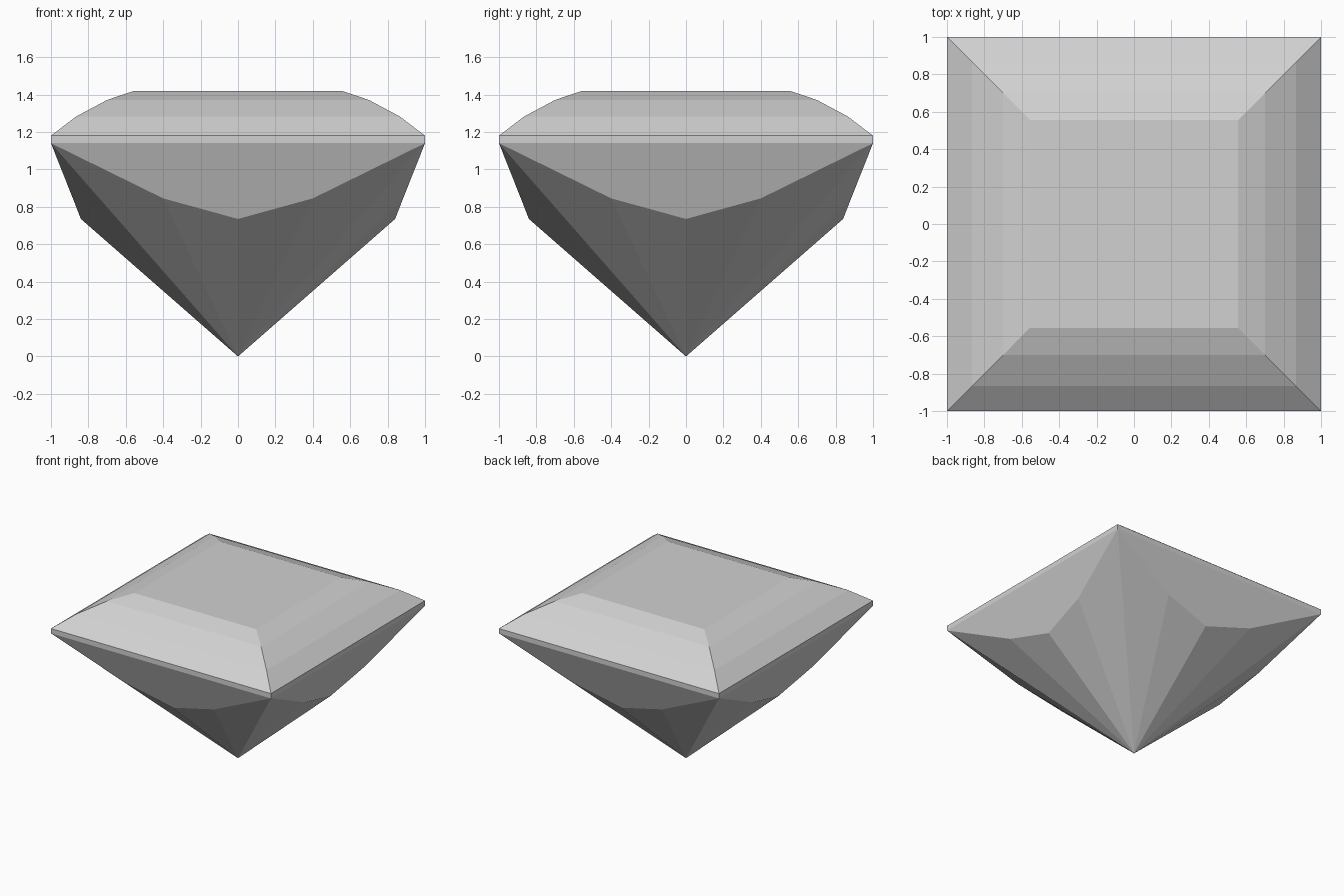
import bpy
import bmesh
from math import pi
from mathutils import Matrix, Vector

cube = bpy.data.objects.get("Cube")
if cube:
    bpy.data.objects.remove(cube, do_unlink=True)

# Single pale grey stone colour
GREY = (0.64, 0.64, 0.64, 1.0)
stone = bpy.data.materials.new("pale_grey_stone")
stone.use_nodes = True
stone.diffuse_color = GREY
stone.node_tree.nodes["Principled BSDF"].inputs["Base Color"].default_value = GREY

# Crown steps from girdle to table: (half width, height)
steps = [(1, 1.14), (1, 1.18), (0.865, 1.283), (0.7, 1.371), (0.555, 1.42)]

# Lower facets of one side, all meeting at the tip
tip = Vector((0, 0, 0))
right = Vector((1, -1, 1.14))
left = Vector((-1, -1, 1.14))
right_mid = Vector((0.4, -0.883, 0.845))
left_mid = Vector((-0.4, -0.883, 0.845))
middle = Vector((0, -0.84, 0.735))

side = [
    (left, left_mid, middle, right_mid, right),
    (left, tip, left_mid),
    (left_mid, tip, middle),
    (middle, tip, right_mid),
    (right_mid, tip, right),
]

# Crown steps of the same side
for (w0, z0), (w1, z1) in zip(steps, steps[1:]):
    side.append((Vector((-w0, -w0, z0)), Vector((w0, -w0, z0)),
                 Vector((w1, -w1, z1)), Vector((-w1, -w1, z1))))

# Turn the side around the four directions and weld
bm = bmesh.new()
for turn in range(4):
    spin = Matrix.Rotation(turn * pi / 2, 3, 'Z')
    for facet in side:
        bm.faces.new([bm.verts.new(spin @ p) for p in facet])

# Flat table on top
w, z = steps[-1]
bm.faces.new([bm.verts.new((x * w, y * w, z))
              for x, y in ((-1, -1), (1, -1), (1, 1), (-1, 1))])

bmesh.ops.remove_doubles(bm, verts=bm.verts[:], dist=0.001)
bmesh.ops.recalc_face_normals(bm, faces=bm.faces[:])

mesh = bpy.data.meshes.new("cut_gem")
bm.to_mesh(mesh)
bm.free()
mesh.materials.append(stone)
gem = bpy.data.objects.new("cut_gem", mesh)
bpy.context.collection.objects.link(gem)
